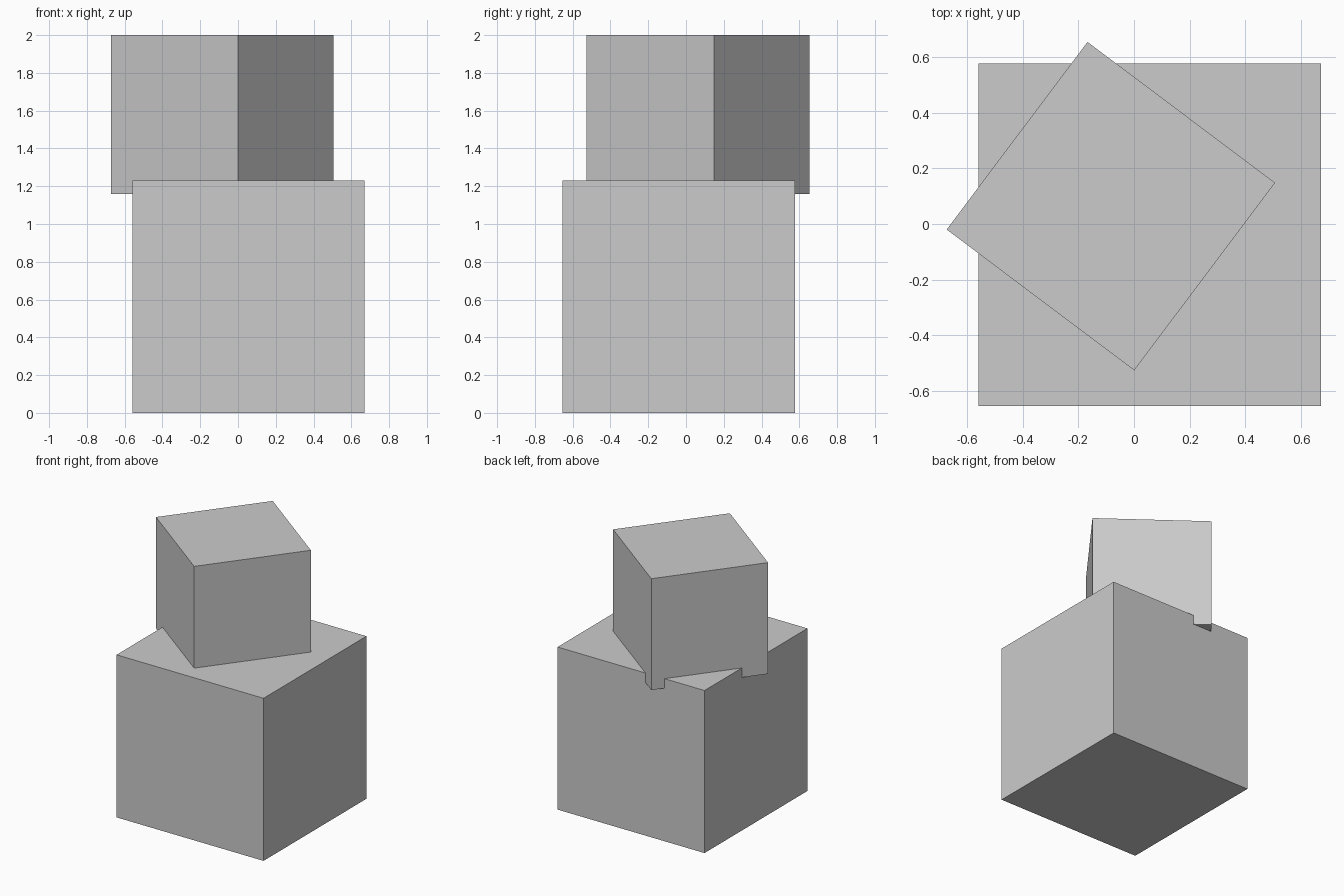
import bpy
import math

if "Cube" in bpy.data.objects:
    bpy.data.objects.remove(bpy.data.objects["Cube"])

# One plain grey for both blocks
grey = bpy.data.materials.new("plain grey")
grey.diffuse_color = (0.6, 0.6, 0.6, 1.0)
grey.use_nodes = True
grey.node_tree.nodes["Principled BSDF"].inputs["Base Color"].default_value = grey.diffuse_color


def add_cube(name, side, center, turn=0.0):
    bpy.ops.mesh.primitive_cube_add(size=side, location=center,
                                    rotation=(0, 0, math.radians(turn)))
    cube = bpy.context.object
    cube.name = name
    cube.data.materials.append(grey)
    return cube


# Large block standing on the ground
add_cube("lower_block", 1.23, (0.056, -0.038, 0.615))

# Small turned block, sunk slightly into the large one
add_cube("upper_block", 0.842, (-0.083, 0.064, 1.579), -36.9)
